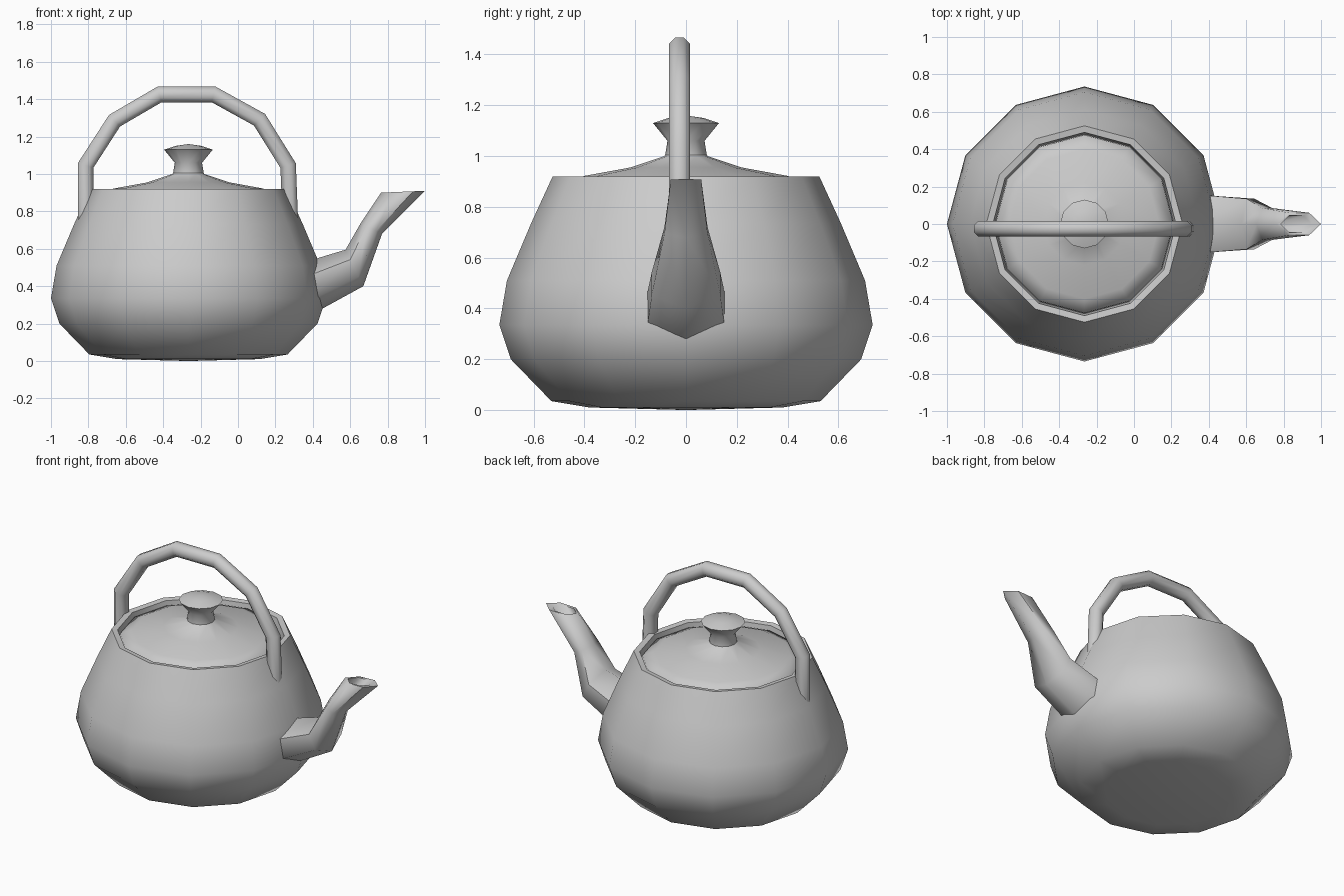
import bpy
import bmesh
import math
from mathutils import Vector

cube = bpy.data.objects.get("Cube")
if cube:
    bpy.data.objects.remove(cube, do_unlink=True)

# One plain grey for the whole kettle
grey = bpy.data.materials.new("light_grey")
grey.use_nodes = True
colour = (0.6, 0.6, 0.6, 1)
grey.diffuse_color = colour
grey.node_tree.nodes["Principled BSDF"].inputs["Base Color"].default_value = colour

CENTRE_X = -0.265


def finish(name, bm):
    bmesh.ops.remove_doubles(bm, verts=bm.verts, dist=0.0005)
    bmesh.ops.recalc_face_normals(bm, faces=bm.faces)
    mesh = bpy.data.meshes.new(name)
    bm.to_mesh(mesh)
    bm.free()
    mesh.materials.append(grey)
    obj = bpy.data.objects.new(name, mesh)
    bpy.context.collection.objects.link(obj)
    bpy.ops.object.select_all(action="DESELECT")
    obj.select_set(True)
    bpy.context.view_layer.objects.active = obj
    bpy.ops.object.shade_smooth_by_angle(angle=math.radians(65))
    return obj


def loft(name, rings):
    """Skin a list of equal-sized point rings and cap both ends."""
    bm = bmesh.new()
    loops = [[bm.verts.new(p) for p in ring] for ring in rings]
    for a, b in zip(loops, loops[1:]):
        for i in range(len(a)):
            j = (i + 1) % len(a)
            bm.faces.new((a[i], a[j], b[j], b[i]))
    bm.faces.new(loops[0])
    bm.faces.new(loops[-1])
    return finish(name, bm)


def lathe(name, profile, sides=12):
    """Turn (radius, height) points around the pot axis."""
    bm = bmesh.new()
    verts = [bm.verts.new((CENTRE_X + r, 0, z)) for r, z in profile]
    edges = [bm.edges.new(pair) for pair in zip(verts, verts[1:])]
    bmesh.ops.spin(bm, geom=verts + edges, cent=(CENTRE_X, 0, 0), axis=(0, 0, 1),
                   angle=math.tau, steps=sides, use_merge=True)
    return finish(name, bm)


# Pot with a thick rim and an inner ledge for the lid
lathe("body", [(0, 0), (0.38, 0.01), (0.53, 0.035), (0.69, 0.2), (0.735, 0.335),
               (0.705, 0.51), (0.61, 0.735), (0.525, 0.92), (0.49, 0.915),
               (0.48, 0.85), (0, 0.85)])

# Lid and knob
lathe("lid", [(0, 0.86), (0.479, 0.86), (0.475, 0.89), (0.4, 0.922), (0.22, 0.955),
              (0.085, 1.0), (0.07, 1.02)])
lathe("lid_knob", [(0, 0.98), (0.085, 0.985), (0.073, 1.06), (0.13, 1.13), (0.07, 1.15),
                   (0, 1.16)])

# Arched handle: an eight-sided tube with mitred joints
path = [Vector((x, -0.025, z)) for x, z in (
    (-0.815, 0.74), (-0.815, 1.045), (-0.66, 1.285), (-0.42, 1.425),
    (-0.13, 1.425), (0.115, 1.29), (0.268, 1.045), (0.28, 0.74))]
rings = []
for k, point in enumerate(path):
    before = (point - path[max(k - 1, 0)]).normalized()
    after = (path[min(k + 1, len(path) - 1)] - point).normalized()
    tangent = (before + after).normalized()
    across = tangent.cross(Vector((0, 1, 0)))
    mitre = 1 / max(tangent.dot(before), tangent.dot(after))
    ring = []
    for i in range(8):
        t = math.tau * (i + 0.5) / 8
        ring.append(point + 0.045 * (math.cos(t) * mitre * across
                                     + math.sin(t) * Vector((0, 1, 0))))
    rings.append(ring)
loft("handle", rings)


def hexagon(top, bottom, half_width):
    """Six-sided section with corners at top and bottom."""
    a, b = Vector((top[0], 0, top[1])), Vector((bottom[0], 0, bottom[1]))
    side = Vector((0, half_width, 0))
    upper, lower = a.lerp(b, 0.27), a.lerp(b, 0.73)
    return [a, upper + side, lower + side, b, lower - side, upper - side]


# Bent spout tapering to a hollow mouth
loft("spout", [
    hexagon((0.36, 0.53), (0.36, 0.23), 0.155),
    hexagon((0.575, 0.595), (0.67, 0.4), 0.135),
    hexagon((0.655, 0.735), (0.77, 0.68), 0.085),
    hexagon((0.765, 0.9), (1.0, 0.91), 0.06),
    hexagon((0.785, 0.9), (0.95, 0.905), 0.045),
    hexagon((0.7, 0.75), (0.755, 0.715), 0.035),
])
